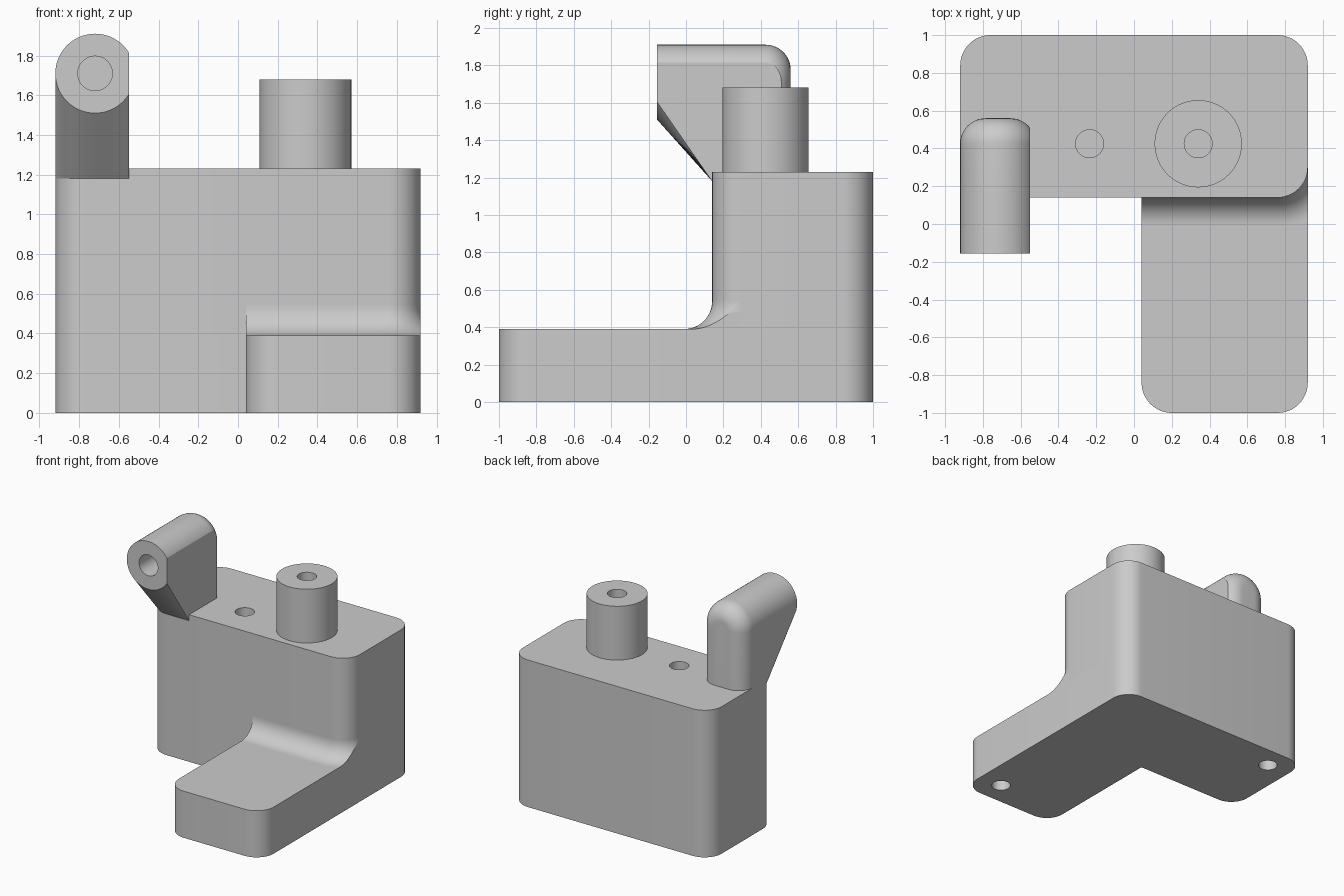
import bpy, bmesh
from math import sin, cos, acos, pi, sqrt, radians
from mathutils import Vector

if "Cube" in bpy.data.objects:
    bpy.data.objects.remove(bpy.data.objects["Cube"])

grey = bpy.data.materials.new("plain_grey")
grey.use_nodes = True
grey.diffuse_color = (0.6, 0.6, 0.6, 1)
grey.node_tree.nodes["Principled BSDF"].inputs["Base Color"].default_value = (0.6, 0.6, 0.6, 1)

HALF, FRONT, CORNER = 0.92, 0.14, 0.16      # body half width, front face, corner radius
FOOT_TOP, BODY_TOP = 0.39, 1.23
FOOT_X = 0.04
HOLE = 0.074


def add_object(name, bm):
    bmesh.ops.remove_doubles(bm, verts=bm.verts, dist=1e-5)
    bmesh.ops.recalc_face_normals(bm, faces=bm.faces)
    mesh = bpy.data.meshes.new(name)
    bm.to_mesh(mesh)
    bm.free()
    mesh.materials.append(grey)
    obj = bpy.data.objects.new(name, mesh)
    bpy.context.collection.objects.link(obj)
    return obj


def loft(rings):
    """Closed solid through a list of equally long rings."""
    bm = bmesh.new()
    rows = [[bm.verts.new(p) for p in ring] for ring in rings]
    n = len(rows[0])
    for a, b in zip(rows, rows[1:]):
        for i in range(n):
            j = (i + 1) % n
            bm.faces.new((a[i], a[j], b[j], b[i]))
    bm.faces.new(rows[0][::-1])
    bm.faces.new(rows[-1])
    return bm


def rounded_prism(name, corners, z0, z1, steps=12):
    """Extruded outline; each corner is (x, y, radius)."""
    outline = []
    for i, (x, y, r) in enumerate(corners):
        p = Vector((x, y))
        u = (Vector(corners[i - 1][:2]) - p).normalized()
        v = (Vector(corners[(i + 1) % len(corners)][:2]) - p).normalized()
        if r == 0:
            outline.append(p)
            continue
        c = p + (u + v) * r
        for k in range(steps + 1):
            t = k / steps * pi / 2
            outline.append(c - r * (v * cos(t) + u * sin(t)))
    return add_object(name, loft([[(p.x, p.y, z) for p in outline] for z in (z0, z1)]))


def cylinder(name, x, y, z0, z1, r):
    ring = [(x + r * cos(i * pi / 32), y + r * sin(i * pi / 32)) for i in range(64)]
    return add_object(name, loft([[(px, py, z) for px, py in ring] for z in (z0, z1)]))


def activate(obj):
    bpy.ops.object.select_all(action='DESELECT')
    obj.select_set(True)
    bpy.context.view_layer.objects.active = obj


def drill(obj, cutter):
    mod = obj.modifiers.new("hole", 'BOOLEAN')
    mod.operation = 'DIFFERENCE'
    mod.solver = 'EXACT'
    mod.object = cutter
    activate(obj)
    bpy.ops.object.modifier_apply(modifier=mod.name)
    bpy.data.objects.remove(cutter)


# L-shaped base with the foot, and two blind holes from below
base = rounded_prism("base_foot", [
    (-HALF, FRONT, CORNER), (FOOT_X, FRONT, 0), (FOOT_X, -1, CORNER),
    (HALF, -1, CORNER), (HALF, 1, CORNER), (-HALF, 1, CORNER)], 0, FOOT_TOP)
for x, y in ((-0.71, 0.81), (0.71, -0.8)):
    drill(base, cylinder("cutter", x, y, -0.1, 0.3, HOLE))

# Upper body block with a blind hole in its top
body = rounded_prism("body_block", [
    (-HALF, FRONT, CORNER), (HALF, FRONT, CORNER),
    (HALF, 1, CORNER), (-HALF, 1, CORNER)], FOOT_TOP, BODY_TOP)
drill(body, cylinder("cutter", -0.235, 0.425, 0.85, 1.4, HOLE))

# Concave blend between foot and body, wrapping the rounded corner
BLEND = 0.15
cx, cy = HALF - CORNER, FRONT + CORNER
rings = []
for k in range(17):
    phi = k / 16 * pi / 2
    z = FOOT_TOP + BLEND * (1 - cos(phi))
    r = CORNER + BLEND * (1 - sin(phi))
    end = -acos(min(1, CORNER / r))
    ring = [(FOOT_X, cy, z), (FOOT_X, cy - r, z)]
    for i in range(17):
        a = -pi / 2 + (end + pi / 2) * i / 16
        ring.append((cx + r * cos(a), cy + r * sin(a), z))
    ring.append((HALF, cy, z))
    rings.append(ring)
blend = add_object("foot_blend", loft(rings))

# Round post with a centre hole
post = cylinder("post", 0.34, 0.425, BODY_TOP - 0.02, 1.68, 0.231)
drill(post, cylinder("cutter", 0.34, 0.425, 1.3, 1.8, HOLE))

# Arm: round nose that flares down to the body, rounded at the back
ax, az, R = -0.72, 1.71, 0.2
NOSE, BACK, EDGE, LOW = -0.155, 0.56, 0.135, 1.18
N = 32
upper = [i * pi / N for i in range(N + 1)]
lower = [pi + a for a in upper]


def body_front(x):
    dx = min(0, x + HALF - CORNER)
    return cy - sqrt(max(0, CORNER ** 2 - dx ** 2))


def arm_ring(r, y=None):
    ring = []
    for a in upper + lower:
        x = ax + r * cos(a)
        ring.append((x, body_front(x) if y is None else y, az + r * sin(a)))
    for i in range(N + 1, 2 * N + 2):
        ring[i] = (ring[i][0], ring[i][1], LOW)
    return ring


rings = [[(ax + R * cos(a), NOSE, az + R * sin(a)) for a in upper + lower], arm_ring(R)]
for k in range(13):
    phi = k / 12 * pi / 2
    rings.append(arm_ring(R - EDGE * (1 - cos(phi)), BACK - EDGE * (1 - sin(phi))))
bm = loft(rings)
bmesh.ops.remove_doubles(bm, verts=bm.verts, dist=1e-5)
# flat inner side of the arm
bmesh.ops.bisect_plane(bm, geom=bm.verts[:] + bm.edges[:] + bm.faces[:],
                       plane_co=(-0.55, 0, 0), plane_no=(1, 0, 0), clear_outer=True)
bmesh.ops.holes_fill(bm, edges=[e for e in bm.edges if e.is_boundary], sides=0)
arm = add_object("arm", bm)

# Blind hole in the nose of the arm
hole = [(ax + 0.087 * cos(i * pi / 24), az + 0.087 * sin(i * pi / 24)) for i in range(48)]
drill(arm, add_object("cutter", loft([[(x, y, z) for x, z in hole] for y in (-0.3, 0.25)])))

for obj in (base, body, blend, post, arm):
    activate(obj)
    bpy.ops.object.shade_smooth_by_angle(angle=radians(30))
